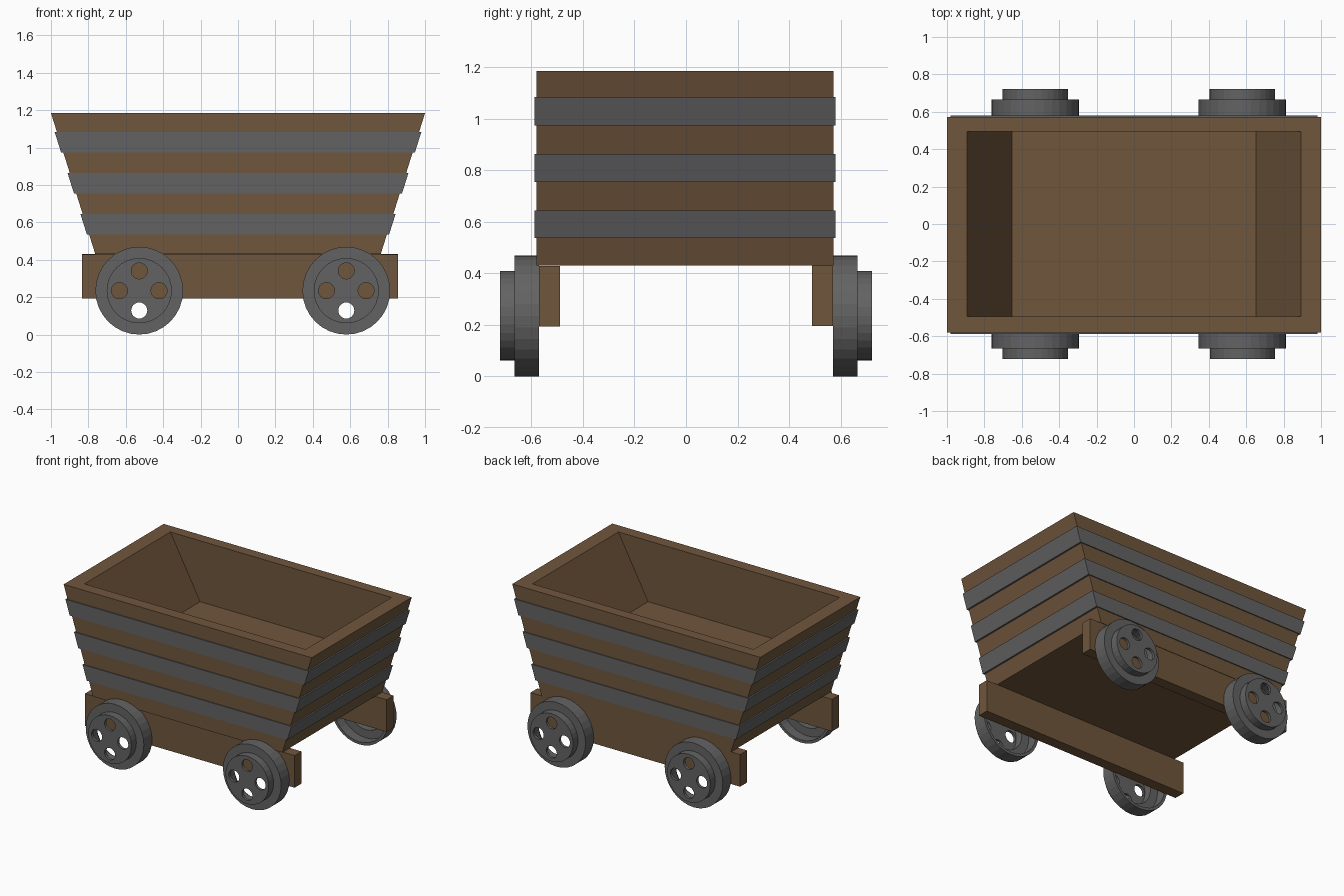
import bpy, bmesh, math
from mathutils import Matrix

if "Cube" in bpy.data.objects:
    bpy.data.objects.remove(bpy.data.objects["Cube"])


def material(name, rgb):
    m = bpy.data.materials.new(name)
    m.diffuse_color = (*rgb, 1)
    m.use_nodes = True
    m.node_tree.nodes["Principled BSDF"].inputs["Base Color"].default_value = m.diffuse_color
    return m


WOOD = material("brown wood", (0.162, 0.093, 0.045))
IRON = material("grey iron", (0.127, 0.124, 0.124))


def add(name, bm, mat):
    bmesh.ops.recalc_face_normals(bm, faces=bm.faces)
    me = bpy.data.meshes.new(name)
    bm.to_mesh(me)
    bm.free()
    me.materials.append(mat)
    ob = bpy.data.objects.new(name, me)
    bpy.context.collection.objects.link(ob)
    return ob


def rect(bm, x, y0, y1, z):
    return [bm.verts.new(p) for p in ((-x, y0, z), (x, y0, z), (x, y1, z), (-x, y1, z))]


def bridge(bm, a, b):
    for i in range(len(a)):
        j = (i + 1) % len(a)
        bm.faces.new((a[i], a[j], b[j], b[i]))


Z0, Z1 = 0.43, 1.184
Y0, Y1 = -0.58, 0.573


def half_x(z):
    # half length of the sloping tub at height z
    return 0.763 + 0.237 * (z - Z0) / (Z1 - Z0)


# tub: sloped ends, upright sides, raised floor
bm = bmesh.new()
loops = [rect(bm, half_x(Z0), Y0, Y1, Z0), rect(bm, 1.0, Y0, Y1, Z1),
         rect(bm, 0.892, -0.495, 0.495, Z1), rect(bm, 0.652, -0.495, 0.495, 0.74)]
for a, b in zip(loops, loops[1:]):
    bridge(bm, a, b)
bm.faces.new(loops[0])
bm.faces.new(loops[-1])
add("tub", bm, WOOD)

# iron bands wrapped round the tub
for n, (lo, hi) in enumerate(((0.536, 0.644), (0.754, 0.863), (0.974, 1.083))):
    bm = bmesh.new()
    rings = []
    for z, d in ((lo, 0.012), (hi, 0.012), (hi, -0.01), (lo, -0.01)):
        e = d * 0.6
        rings.append(rect(bm, half_x(z) + d, Y0 - e, Y1 + e, z))
    for i in range(4):
        bridge(bm, rings[i], rings[(i + 1) % 4])
    add(f"band_{n + 1}", bm, IRON)

# side rails under the tub
for name, y, z in (("front_rail", -0.53, 0.311), ("back_rail", 0.53, 0.313)):
    bm = bmesh.new()
    bmesh.ops.create_cube(bm, size=1, matrix=Matrix.Translation((0.01, y, z))
                          @ Matrix.Diagonal((1.69, 0.08, 0.234, 1)))
    add(name, bm, WOOD)

# wheel: stepped hollow dish, open towards the rail
R = 0.2345
profile = [(0, .722), (.174, .722), (.174, .665), (R, .665), (R, .57),
           (.215, .57), (.215, .645), (.155, .645), (.155, .702), (0, .702)]
bm = bmesh.new()
vs = [bm.verts.new((r, y, 0)) for r, y in profile]
es = [bm.edges.new(p) for p in zip(vs, vs[1:])]
bmesh.ops.spin(bm, geom=vs + es, cent=(0, 0, 0), axis=(0, 1, 0),
               angle=math.tau, steps=32, use_merge=False)
bmesh.ops.remove_doubles(bm, verts=bm.verts, dist=1e-4)
wheel = add("wheel", bm, IRON)

# four round holes cut through the wheel face
bm = bmesh.new()
for i in range(4):
    a = i * math.pi / 2
    bmesh.ops.create_cone(bm, cap_ends=True, segments=24, radius1=0.043, radius2=0.043, depth=0.1,
                          matrix=Matrix.Translation((0.106 * math.cos(a), 0.712, 0.106 * math.sin(a)))
                          @ Matrix.Rotation(math.pi / 2, 4, 'X'))
cutter = add("hole_cutter", bm, IRON)
cutter.hide_render = True
mod = wheel.modifiers.new("holes", 'BOOLEAN')
mod.operation, mod.solver, mod.object = 'DIFFERENCE', 'EXACT', cutter
dg = bpy.context.evaluated_depsgraph_get()
wheel_mesh = bpy.data.meshes.new_from_object(wheel.evaluated_get(dg))
bpy.data.objects.remove(wheel)
bpy.data.objects.remove(cutter)

# four wheels, front pair turned round
for end, x in (("left", -0.528), ("right", 0.579)):
    for side, turn in (("back", 0), ("front", math.pi)):
        ob = bpy.data.objects.new(f"{side}_{end}_wheel", wheel_mesh)
        ob.location = (x, 0, R)
        ob.rotation_euler.z = turn
        bpy.context.collection.objects.link(ob)
